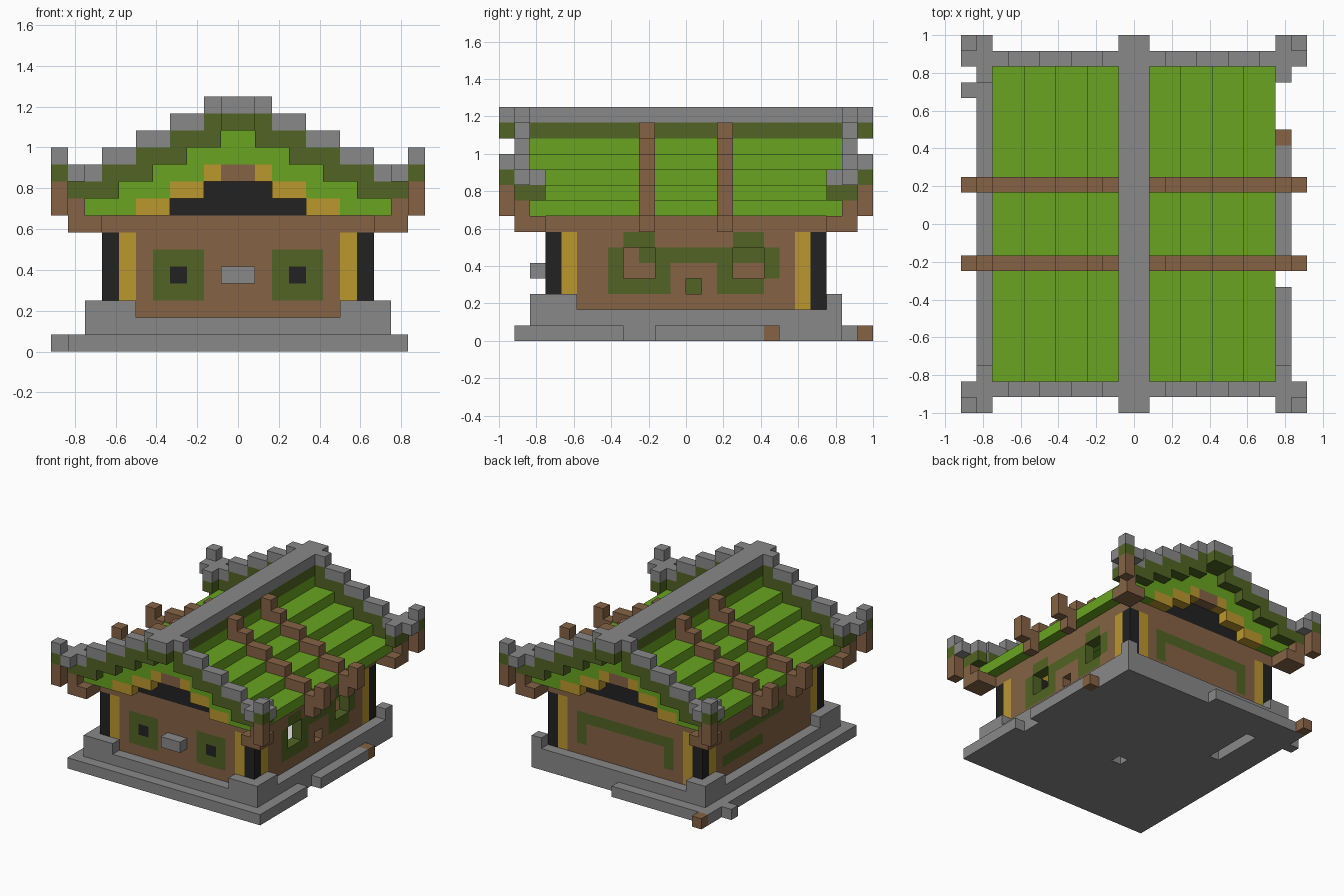
import bpy, bmesh
from itertools import product
from mathutils import Vector

cube = bpy.data.objects.get("Cube")
if cube:
    bpy.data.objects.remove(cube, do_unlink=True)

UNIT = 1 / 12      # edge of one block
taken = set()      # blocks already used by earlier parts


def material(name, r, g, b):
    m = bpy.data.materials.new(name)
    m.use_nodes = True
    m.diffuse_color = (r, g, b, 1)
    m.node_tree.nodes["Principled BSDF"].inputs["Base Color"].default_value = (r, g, b, 1)
    return m


stone = material("grey stone", .25, .25, .25)
leaf = material("bright green", .14, .37, .015)
moss = material("dark green", .083, .127, .017)
wood = material("brown wood", .235, .125, .06)
gold = material("golden trim", .5, .31, .027)
black = material("black", .016, .016, .016)
pale = material("pale floor", .8, .8, .78)


def cells(boxes, mirror=""):
    """Blocks inside boxes (x0, x1, y0, y1, z0, z1), mirrored over the given axes."""
    found = set()
    for x0, x1, y0, y1, z0, z1 in boxes:
        found |= set(product(range(x0, x1), range(y0, y1), range(z0, z1)))
    if "x" in mirror:
        found |= {(-1 - x, y, z) for x, y, z in found}
    if "y" in mirror:
        found |= {(x, -1 - y, z) for x, y, z in found}
    return found


def part(name, mat, boxes, mirror="", cuts=()):
    """One mesh around the union of the boxes, leaving out blocks in use."""
    solid = cells(boxes, mirror) - cells(cuts) - taken
    taken.update(solid)
    bm = bmesh.new()
    verts = {}

    def vert(p):
        key = tuple(p)
        if key not in verts:
            verts[key] = bm.verts.new([c * UNIT for c in p])
        return verts[key]

    for cell in solid:
        for axis, side in product(range(3), (0, 1)):
            near = list(cell)
            near[axis] += 1 if side else -1
            if tuple(near) in solid:
                continue
            u, v = [0, 0, 0], [0, 0, 0]
            u[(axis + 1) % 3] = v[(axis + 2) % 3] = 1
            o = list(cell)
            o[axis] += side
            o, u, v = Vector(o), Vector(u), Vector(v)
            ring = [o, o + u, o + u + v, o + v]
            bm.faces.new([vert(p) for p in (ring if side else ring[::-1])])
    bmesh.ops.dissolve_limit(bm, angle_limit=.01, verts=bm.verts[:], edges=bm.edges[:])
    mesh = bpy.data.meshes.new(name)
    bm.to_mesh(mesh)
    bm.free()
    mesh.materials.append(mat)
    obj = bpy.data.objects.new(name, mesh)
    bpy.context.collection.objects.link(obj)
    return obj


# Foundation with notched edges and loose blocks
part("foundation", stone,
     [(-10, 10, -11, 11, 0, 1), (-9, 9, -10, 10, 1, 2), (-11, -10, 8, 9, 0, 1)],
     cuts=[(9, 10, -4, -2, 0, 1), (9, 10, 5, 11, 0, 1), (0, 10, 10, 11, 0, 1),
           (-1, 0, -3, -2, 0, 1), (-7, -6, 3, 8, 0, 1)])
part("loose_wood_blocks", wood, [(9, 10, 5, 6, 0, 1), (-10, -9, 11, 12, 0, 1)])
part("front_feet", stone, [(6, 9, -10, -9, 2, 3), (8, 9, -10, -7, 2, 3)], "x")
part("back_feet", stone,
     [(8, 9, 9, 10, 2, 3), (-9, -7, 9, 10, 2, 3), (-9, -8, 7, 10, 2, 3)])

# Corner posts and their golden trim
part("corner_posts", black, [(7, 8, 8, 9, 2, 7)], "xy")
part("post_trim", gold, [(6, 7, 8, 9, 2, 7), (7, 8, 7, 8, 2, 7)], "xy")

# Wall decoration, set flush in the walls
part("front_window_panes", black, [(3, 4, -9, -8, 4, 5)], "x")
part("front_window_frames", moss, [(2, 5, -9, -8, 3, 6)], "x")
part("front_knob", stone, [(-1, 1, -10, -9, 4, 5)])
openings = [(7, 8, -4, -2, 4, 6), (7, 8, 3, 5, 4, 6), (7, 8, 0, 1, 3, 4)]
part("left_window_frames", moss,
     [(7, 8, -5, 6, 5, 6), (7, 8, -4, -2, 6, 7), (7, 8, 3, 5, 6, 7),
      (7, 8, -5, -1, 3, 5), (7, 8, 2, 5, 3, 4), (7, 8, 2, 6, 4, 5)], cuts=openings)
part("right_wall_bars", moss, [(-8, -7, 0, 6, 3, 4), (-8, -7, -3, 5, 5, 6)])
part("back_arch", moss, [(-5, 5, 8, 9, 5, 6), (4, 5, 8, 9, 3, 6), (-5, -4, 8, 9, 3, 6)])

# Walls, the beam on top of them and the room floor
part("side_walls", wood, [(7, 8, -7, 7, 2, 7)], "x", openings)
part("end_walls", wood, [(-6, 6, 8, 9, 2, 7)], "y")
part("wall_beam", wood, [(-8, 8, 8, 9, 7, 8), (7, 8, -8, 9, 7, 8)], "xy")
floor = part("room_floor", pale, [(-7, 7, -8, 8, 2, 3)])
floor.scale.z = .02
floor.location.z = 2 * UNIT * .98

# Stepped roof: green steps, ribs, gable moss and stone edging
steps, ribs, edge_moss, edge_stone = [(0, 1, -10, 10, 12, 13)], [], [], []
for k in range(4):
    outer, z = 9 - 2 * k, 8 + k
    steps.append((outer - 3, outer, -10, 10, z, z + 1))
    ribs.append((outer - 2, outer, 2, 3, z + 1, z + 2))
for k in range(5):
    outer, z = 10 - 2 * k, 9 + k
    edge_moss.append((max(outer - 3, 0), outer, 10, 11, z, z + 1))
    edge_stone.append((max(outer - 2, 0), outer, 10, 11, z + 1, z + 2))
part("roof_steps", leaf, steps, "x")
part("roof_ribs", wood,
     ribs + [(1, 2, 2, 3, 13, 14), (9, 10, 2, 3, 7, 9), (10, 11, 2, 3, 8, 10)], "xy")
part("ridge", stone, [(-1, 1, -12, 12, 14, 15)])
part("ridge_underside", moss, [(-1, 1, -12, 12, 13, 14)])

# Upturned roof corners
part("corner_brackets", wood,
     [(8, 10, 9, 11, 7, 8), (9, 10, 10, 11, 8, 9), (10, 11, 11, 12, 8, 10)], "xy")
part("corner_moss", moss, [(10, 11, 11, 12, 10, 11), (9, 10, 9, 11, 9, 10)], "xy")
part("corner_tips", stone,
     [(10, 11, 11, 12, 11, 12), (9, 11, 10, 12, 10, 11), (9, 10, 9, 10, 10, 11)], "xy")
part("gable_moss", moss, edge_moss, "xy")
part("gable_edging", stone, edge_stone, "xy")

# Gable ends under the roof
part("gable_trim", gold,
     [(4, 6, 8, 10, 8, 9), (2, 4, 8, 10, 9, 10), (1, 2, 8, 10, 10, 11)], "xy")
part("gable_keystone", wood, [(-1, 1, 8, 10, 10, 11)], "y")
part("gable_panel", black, [(-4, 4, 8, 9, 8, 9), (-2, 2, 8, 9, 9, 10)], "y")
